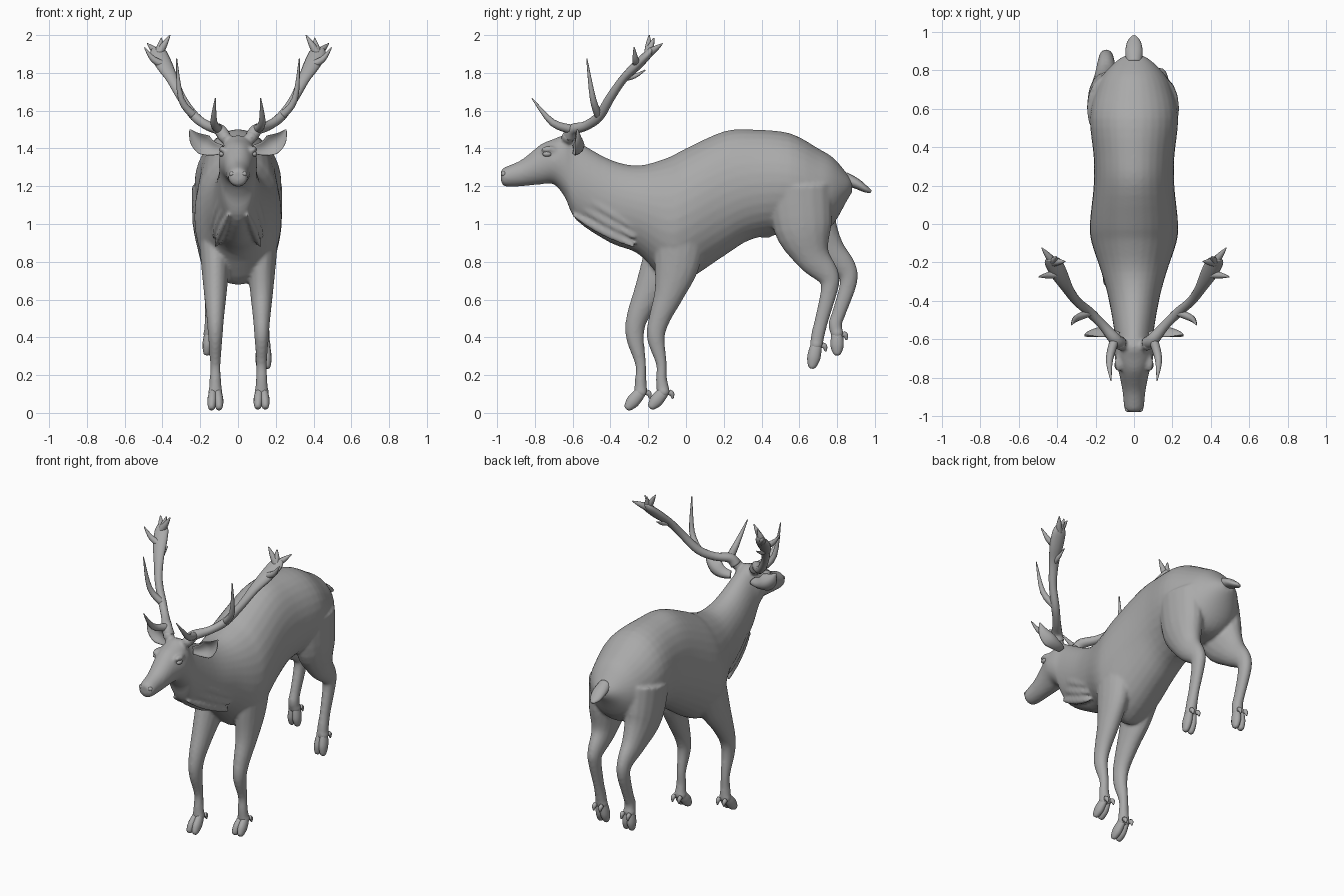
import bpy, bmesh, math
from mathutils import Vector

cube = bpy.data.objects.get("Cube")
if cube:
    bpy.data.objects.remove(cube)

grey = bpy.data.materials.new("soft_grey")
grey.use_nodes = True
grey.diffuse_color = (.4, .4, .4, 1)
grey.node_tree.nodes["Principled BSDF"].inputs["Base Color"].default_value = grey.diffuse_color

X, Y, Z = Vector((1, 0, 0)), Vector((0, 1, 0)), Vector((0, 0, 1))


def resample(rows, steps=4):
    """Smooth Catmull-Rom interpolation through rows of numbers."""
    out = []
    for i in range(len(rows) - 1):
        before, start, end = rows[max(i - 1, 0)], rows[i], rows[i + 1]
        after = rows[min(i + 2, len(rows) - 1)]
        for k in range(steps):
            t = k / steps
            out.append([q + t / 2 * (r - p + t * (2 * p - 5 * q + 4 * r - s + t * (3 * (q - r) + s - p)))
                        for p, q, r, s in zip(before, start, end, after)])
    return out + [list(rows[-1])]


def add_object(name, bm):
    bmesh.ops.recalc_face_normals(bm, faces=bm.faces)
    mesh = bpy.data.meshes.new(name)
    bm.to_mesh(mesh)
    bm.free()
    mesh.materials.append(grey)
    mesh.shade_smooth()
    obj = bpy.data.objects.new(name, mesh)
    bpy.context.collection.objects.link(obj)
    return obj


def loft(name, rows, ref=X, axis=None, sides=16, cup=0):
    """Skin elliptical rings: centre x, y, z, radius along ref, other radius."""
    bm = bmesh.new()
    rows = resample(rows)
    centres = [Vector(row[:3]) for row in rows]
    rings = []
    for i, row in enumerate(rows):
        before, after = centres[max(i - 1, 0)], centres[min(i + 1, len(rows) - 1)]
        along = axis or (after - before).normalized()
        side = (ref - along * ref.dot(along)).normalized()
        up = along.cross(side)
        ring = []
        for k in range(sides):
            angle = math.tau * k / sides
            c, s = math.cos(angle), math.sin(angle)
            offset = side * (row[3] * c + cup * s * s * row[4]) + up * row[4] * s
            ring.append(bm.verts.new(centres[i] + offset))
        rings.append(ring)
    for low, high in zip(rings, rings[1:]):
        for k in range(sides):
            n = (k + 1) % sides
            bm.faces.new((low[k], low[n], high[n], high[k]))
    bm.faces.new(rings[0])
    bm.faces.new(rings[-1])
    return add_object(name, bm)


def ball(name, centre, radii):
    bm = bmesh.new()
    bmesh.ops.create_uvsphere(bm, u_segments=16, v_segments=10, radius=1)
    for vert in bm.verts:
        vert.co = Vector([c + r * q for c, r, q in zip(centre, radii, vert.co)])
    return add_object(name, bm)


# Trunk, neck and head: y, underside height, top height, half width
slices = [(-.98, 1.23, 1.28, .03), (-.96, 1.2, 1.3, .05), (-.87, 1.2, 1.34, .06),
          (-.77, 1.21, 1.42, .08), (-.7, 1.21, 1.45, .1), (-.64, 1.14, 1.47, .1),
          (-.58, 1.02, 1.44, .1), (-.4, .9, 1.34, .13), (-.25, .84, 1.31, .17),
          (-.1, .69, 1.35, .22), (0, .7, 1.4, .23), (.2, .83, 1.49, .21),
          (.35, .92, 1.5, .21), (.55, .95, 1.48, .23), (.7, .95, 1.4, .2),
          (.78, 1, 1.35, .16), (.85, 1.12, 1.27, .09), (.88, 1.17, 1.23, .04)]
body_parts = [loft("body", [(0, y, (low + high) / 2, width, (high - low) / 2)
                            for y, low, high, width in slices], axis=Y, sides=32)]


def leg(name, x, path, widths, depths, toe):
    """A leg welded to the body, ending in two hoof claws and two dewclaws."""
    rings = [(x, y, z, w, d) for (y, z), w, d in zip(path, widths, depths)]
    body_parts.append(loft(name + "_leg", rings))
    ankle, toe = Vector(rings[-1][:3]), Vector((x, *toe))
    for side in (-1, 1):
        top = ankle + X * side * .013
        tip = toe + X * side * .021
        body_parts.append(ball(name + "_pastern", top, (.026, .034, .03)))
        stations = [(0, .02, .03), (.3, .025, .034), (.6, .025, .034), (.9, .018, .022), (1, .01, .01)]
        loft(name + "_hoof", [(*top.lerp(tip, t), w, d) for t, w, d in stations], sides=12)
        heel = ankle + X * side * .023 + Y * .03
        loft(name + "_dewclaw", [(*heel, .013, .015), (*(heel + Y * .015 - Z * .01), .013, .014),
                                 (*(heel + Y * .02 - Z * .035), .004, .004)], sides=8)


# Front legs share heights and thickness; only the swing differs
heights = (.95, .78, .63, .5, .4, .26, .18, .11)
front_widths = (.09, .075, .06, .046, .038, .028, .03, .036)
front_depths = (.14, .12, .08, .057, .048, .029, .03, .036)
left_swing = (-.03, -.05, -.09, -.14, -.16, -.13, -.13, -.12)
right_swing = (-.05, -.12, -.2, -.26, -.27, -.24, -.24, -.24)
leg("left_front", .125, list(zip(left_swing, heights)), front_widths, front_depths, (-.19, .025))
leg("right_front", -.12, list(zip(right_swing, heights)), front_widths, front_depths, (-.315, .02))

# Hind legs, kicked up off the ground
hind_widths = (.1, .095, .066, .045, .037, .03, .033, .036)
hind_depths = (.17, .155, .095, .062, .046, .037, .036, .034)
left_path = [(.6, 1.2), (.62, .98), (.67, .83), (.75, .73), (.76, .66), (.72, .5), (.7, .42), (.69, .36)]
right_path = [(.6, 1.2), (.65, 1), (.75, .86), (.84, .77), (.86, .69), (.81, .53), (.79, .47), (.8, .42)]
leg("left_hind", .135, left_path, hind_widths, hind_depths, (.665, .235))
leg("right_hind", -.145, right_path, hind_widths, hind_depths, (.8, .305))

# Folds of skin along the neck, brows, antler stumps and belly bump
for s in (-1, 1):
    for fold in range(3):
        rows = []
        for t in (0, .33, .67, 1):
            swell = math.sin(math.pi * t)
            x = .07 + .07 * t - .01 * fold
            z = 1.19 - .21 * t - .07 * fold + .02 * t * fold
            rows.append((s * x, -.6 + .33 * t, z, .008 + .012 * swell, .01 + .018 * swell))
        body_parts.append(loft("neck_fold", rows, sides=10))
    body_parts.append(ball("brow", (s * .08, -.725, 1.395), (.022, .045, .018)))
    body_parts.append(ball("antler_stump", (s * .07, -.625, 1.46), (.035, .035, .035)))
body_parts.append(ball("belly_bump", (0, .42, .965), (.03, .06, .04)))

# Weld the body parts into one smooth skin
body = body_parts[0]
with bpy.context.temp_override(active_object=body, object=body, selected_objects=body_parts,
                               selected_editable_objects=body_parts):
    bpy.ops.object.join()
remesh = body.modifiers.new("weld", "REMESH")
remesh.mode = "VOXEL"
remesh.voxel_size = .01
remesh.use_smooth_shade = True
soften = body.modifiers.new("soften", "SMOOTH")
soften.factor = .5
soften.iterations = 5

loft("tail", [(0, .84, 1.24, .04, .035), (0, .9, 1.215, .045, .028),
              (0, .95, 1.185, .035, .018), (0, .98, 1.17, .012, .008)])

# Antler beam rings, widening into a flat palm
beam = [(.07, -.62, 1.46, .034, .034), (.1, -.6, 1.5, .033, .03), (.16, -.53, 1.52, .025, .025),
        (.23, -.46, 1.57, .025, .026), (.3, -.4, 1.67, .024, .024), (.35, -.33, 1.77, .032, .022),
        (.39, -.26, 1.84, .045, .026), (.42, -.2, 1.9, .046, .022), (.43, -.18, 1.93, .03, .012)]
# Tines: beam ring they grow from, tip, base radius, sag of the curve
tines = {"brow_tine": (1, (.12, -.815, 1.665), .025, .045),
         "middle_tine": (3, (.325, -.525, 1.875), .022, .06),
         "back_prong": (5, (.365, -.215, 1.815), .016, .01),
         "outer_prong": (6, (.495, -.275, 1.935), .022, .015),
         "inner_tip": (7, (.36, -.195, 2), .022, 0),
         "middle_tip": (7, (.405, -.17, 1.985), .022, 0),
         "outer_tip": (7, (.48, -.125, 1.955), .022, 0)}
ear = [(.08, -.58, 1.395, .018, .025), (.13, -.56, 1.4, .016, .04), (.18, -.55, 1.42, .012, .055),
       (.225, -.56, 1.455, .008, .04), (.255, -.575, 1.5, .003, .004)]


def mirrored(rows, s):
    return [(s * row[0], *row[1:]) for row in rows]


for s, side in ((1, "left_"), (-1, "right_")):
    loft(side + "antler_beam", mirrored(beam, s), sides=12)
    for name, (ring, tip, radius, sag) in tines.items():
        base, tip = Vector(beam[ring][:3]), Vector(tip)
        middle = base.lerp(tip, .5) + X * sag * .4 - Z * sag
        rows = [(*base, radius, radius), (*middle, radius * .75, radius * .75), (*tip, .003, .003)]
        loft(side + name, mirrored(rows, s), sides=12)
    loft(side + "ear", mirrored(ear, s), ref=Y, cup=-.7)
    ball(side + "eye", (s * .086, -.735, 1.37), (.016, .024, .014))
    ball(side + "nostril", (s * .032, -.965, 1.265), (.016, .014, .014))
